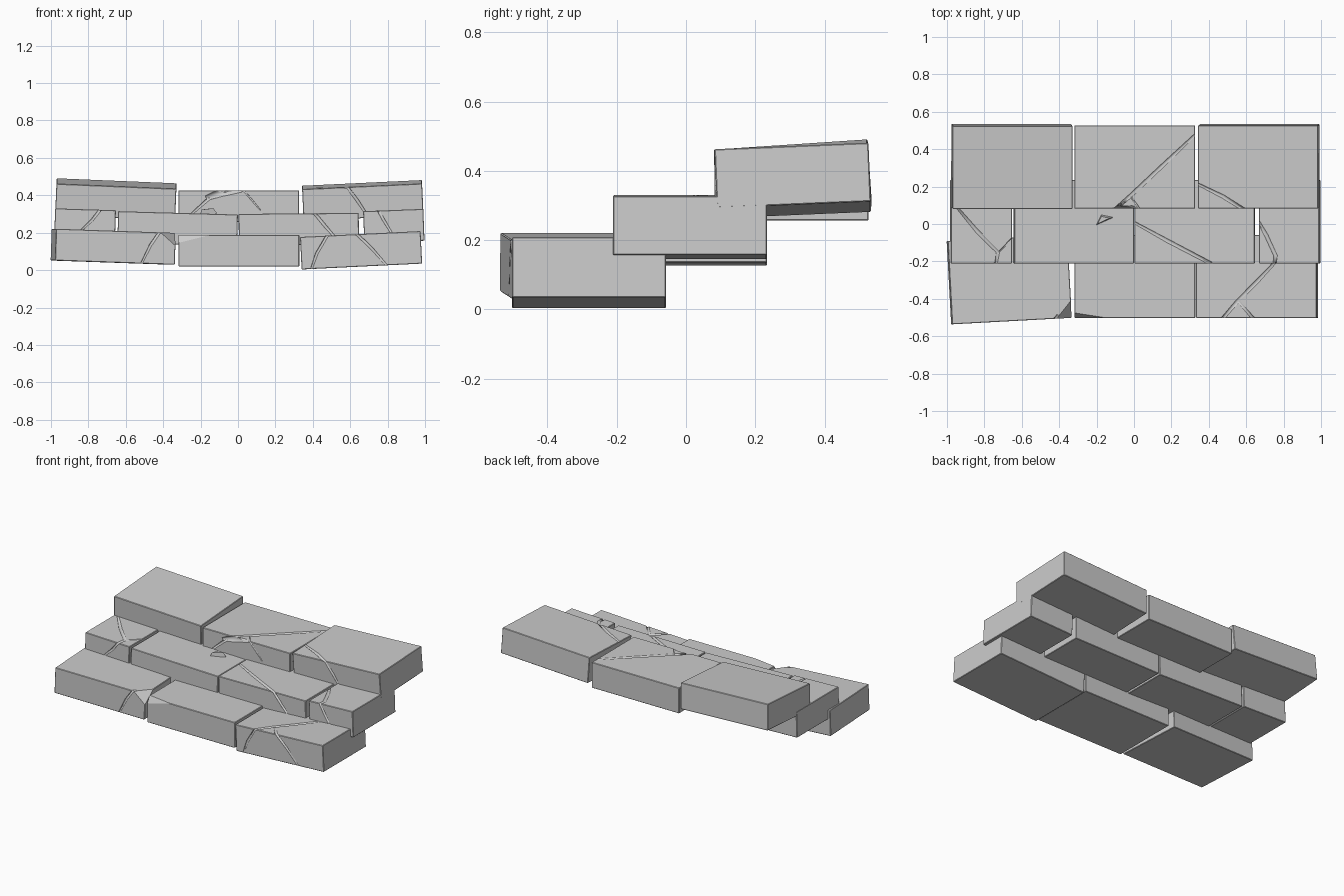
import bpy, bmesh, math
from mathutils import Vector

cube = bpy.data.objects.get("Cube")
if cube:
    bpy.data.objects.remove(cube, do_unlink=True)

stone = bpy.data.materials.new("grey_stone")
GREY = (0.6, 0.6, 0.6, 1)
stone.diffuse_color = GREY
stone.use_nodes = True
stone.node_tree.nodes["Principled BSDF"].inputs["Base Color"].default_value = GREY

DEPTH = 0.445


def link(name, data):
    obj = bpy.data.objects.new(name, data)
    bpy.context.collection.objects.link(obj)
    return obj


def groove_cutter(points, width):
    """Thin tapered tube that follows a crack over the stone's surface."""
    curve = bpy.data.curves.new("crack_path", "CURVE")
    curve.dimensions = "3D"
    curve.bevel_depth = width
    curve.bevel_resolution = 0
    curve.use_fill_caps = True
    spline = curve.splines.new("POLY")
    spline.points.add(len(points) - 1)
    for i, (sp, p) in enumerate(zip(spline.points, points)):
        sp.co = (*p, 1)
        sp.radius = 0.6 if i in (0, len(points) - 1) else 1.0
    cutter = link("crack_cutter", curve)
    cutter.hide_render = True
    mesh = bpy.data.meshes.new_from_object(
        cutter.evaluated_get(bpy.context.evaluated_depsgraph_get()))
    bpy.data.objects.remove(cutter, do_unlink=True)
    # weld and orient the tube so that it is a closed solid
    bm = bmesh.new()
    bm.from_mesh(mesh)
    bmesh.ops.remove_doubles(bm, verts=bm.verts, dist=1e-5)
    bmesh.ops.holes_fill(bm, edges=[e for e in bm.edges if e.is_boundary])
    bmesh.ops.recalc_face_normals(bm, faces=bm.faces)
    bm.to_mesh(mesh)
    bm.free()
    solid = link("crack_cutter", mesh)
    solid.hide_render = True
    return solid


def slab(name, centre, length, turn, height=0.17, cracks=(), chips=()):
    """One paving block; cracks are (top xy points, front xz points, width)."""
    centre = Vector(centre)

    def on_top(x, y):
        return Vector((x - centre.x, y - centre.y, height / 2))

    def on_front(x, z):
        return Vector((x - centre.x, -DEPTH / 2, z - centre.z))

    bm = bmesh.new()
    bmesh.ops.create_cube(bm, size=1)
    bmesh.ops.scale(bm, vec=(length, DEPTH, height), verts=bm.verts)
    bmesh.ops.bevel(bm, geom=bm.edges[:], offset=0.003, segments=1,
                    affect="EDGES")
    # broken corners, each sliced by a plane through three points
    for top_a, top_b, front in chips:
        a, b, c = on_top(*top_a), on_top(*top_b), on_front(*front)
        normal = (b - a).cross(c - a).normalized()
        if normal.dot(a) < 0:
            normal.negate()
        cut = bmesh.ops.bisect_plane(
            bm, geom=bm.verts[:] + bm.edges[:] + bm.faces[:],
            plane_co=a, plane_no=normal, clear_outer=True)
        rim = [e for e in cut["geom_cut"] if isinstance(e, bmesh.types.BMEdge)]
        bmesh.ops.holes_fill(bm, edges=rim)
    bmesh.ops.recalc_face_normals(bm, faces=bm.faces)
    mesh = bpy.data.meshes.new(name)
    bm.to_mesh(mesh)
    bm.free()
    obj = link(name, mesh)

    # cracks
    for top, front, width in cracks:
        path = [on_top(*p) for p in top] + [on_front(*p) for p in front]
        cutter = groove_cutter(path, width)
        mod = obj.modifiers.new("crack", "BOOLEAN")
        mod.operation = "DIFFERENCE"
        mod.solver = "EXACT"
        mod.object = cutter
        bpy.context.view_layer.update()
        obj_eval = obj.evaluated_get(bpy.context.evaluated_depsgraph_get())
        result = bpy.data.meshes.new_from_object(obj_eval)
        obj.modifiers.clear()
        if len(result.polygons) > 5:
            obj.data = result
        bpy.data.objects.remove(cutter, do_unlink=True)

    obj.data.name = name
    obj.data.materials.clear()
    obj.data.materials.append(stone)
    obj.location = centre
    obj.rotation_euler = [math.radians(a) for a in turn]
    return obj


FINE, WIDE = 0.006, 0.01

# front (lowest) course
slab("front_right_slab", (-0.667, -0.297, 0.125), 0.641, (0, 2, 3.1),
     cracks=[([(-0.42, -0.5), (-0.435, -0.52)], [(-0.48, 0.14), (-0.53, 0.03)], WIDE)],
     chips=[((-0.42, -0.51), (-0.34, -0.42), (-0.345, 0.14))])
slab("front_middle_slab", (0.005, -0.28, 0.104), 0.645, (0, 0, 0),
     chips=[((-0.32, -0.475), (-0.14, -0.503), (-0.32, 0.145))])
slab("front_left_slab", (0.658, -0.28, 0.106), 0.645, (0, -2.8, 0), height=0.174,
     cracks=[([(0.8, -0.16), (0.66, -0.31), (0.56, -0.41), (0.48, -0.503)],
              [(0.42, 0.1), (0.38, 0.0)], WIDE),
             ([(0.56, -0.41), (0.64, -0.503)], [(0.71, 0.12), (0.79, 0.02)], WIDE)])

# middle course: two long slabs between two half slabs
slab("middle_right_half_slab", (-0.818, 0.012, 0.24), 0.325, (0, 1.8, 0),
     cracks=[([(-0.95, 0.09), (-0.84, -0.04), (-0.73, -0.15), (-0.74, -0.21)],
              [(-0.78, 0.27), (-0.85, 0.2)], WIDE),
             ([(-0.64, -0.06), (-0.73, -0.155)], [], FINE)])
slab("middle_right_slab", (-0.323, 0.012, 0.221), 0.64, (0, 1.6, 0))
slab("middle_left_slab", (0.325, 0.012, 0.218), 0.642, (0, -0.5, 0),
     cracks=[([(-0.01, 0.015), (0.18, -0.09), (0.41, -0.21)],
              [(0.47, 0.23), (0.53, 0.16)], WIDE)])
slab("middle_left_half_slab", (0.833, 0.012, 0.236), 0.322, (0, -2.2, 0),
     cracks=[([(0.66, 0.03), (0.71, -0.06), (0.76, -0.17), (0.755, -0.21)],
              [(0.78, 0.27), (0.83, 0.18)], WIDE)])

# back (highest) course
slab("back_right_slab", (-0.653, 0.308, 0.378), 0.642, (3.8, 2.4, 0))
slab("back_middle_slab", (0.004, 0.305, 0.341), 0.645, (0, 0, 0),
     cracks=[([(0.34, 0.49), (0.15, 0.31), (-0.02, 0.15), (-0.1, 0.08)],
              [(-0.17, 0.37), (-0.26, 0.29)], WIDE),
             ([(-0.02, 0.15), (0.03, 0.08)], [(0.07, 0.38), (0.12, 0.32)], FINE),
             ([], [(-0.17, 0.385), (-0.09, 0.415), (0.02, 0.43)], 0.022)])
slab("back_left_slab", (0.667, 0.308, 0.372), 0.642, (2.4, -2.7, 0),
     cracks=[([(0.33, 0.225), (0.48, 0.15), (0.59, 0.082)],
              [(0.64, 0.38), (0.7, 0.28)], WIDE)])

# loose flake lying on the middle course
bm = bmesh.new()
bmesh.ops.create_cone(bm, cap_ends=True, segments=3, radius1=0.06, radius2=0.04,
                      depth=0.03)
bmesh.ops.scale(bm, vec=(1, 0.45, 1), verts=bm.verts)
flake_mesh = bpy.data.meshes.new("stone_flake")
bm.to_mesh(flake_mesh)
bm.free()
flake_mesh.materials.append(stone)
flake = link("stone_flake", flake_mesh)
flake.location = (-0.165, 0.025, 0.312)
flake.rotation_euler = (0, math.radians(-6), math.radians(25))
